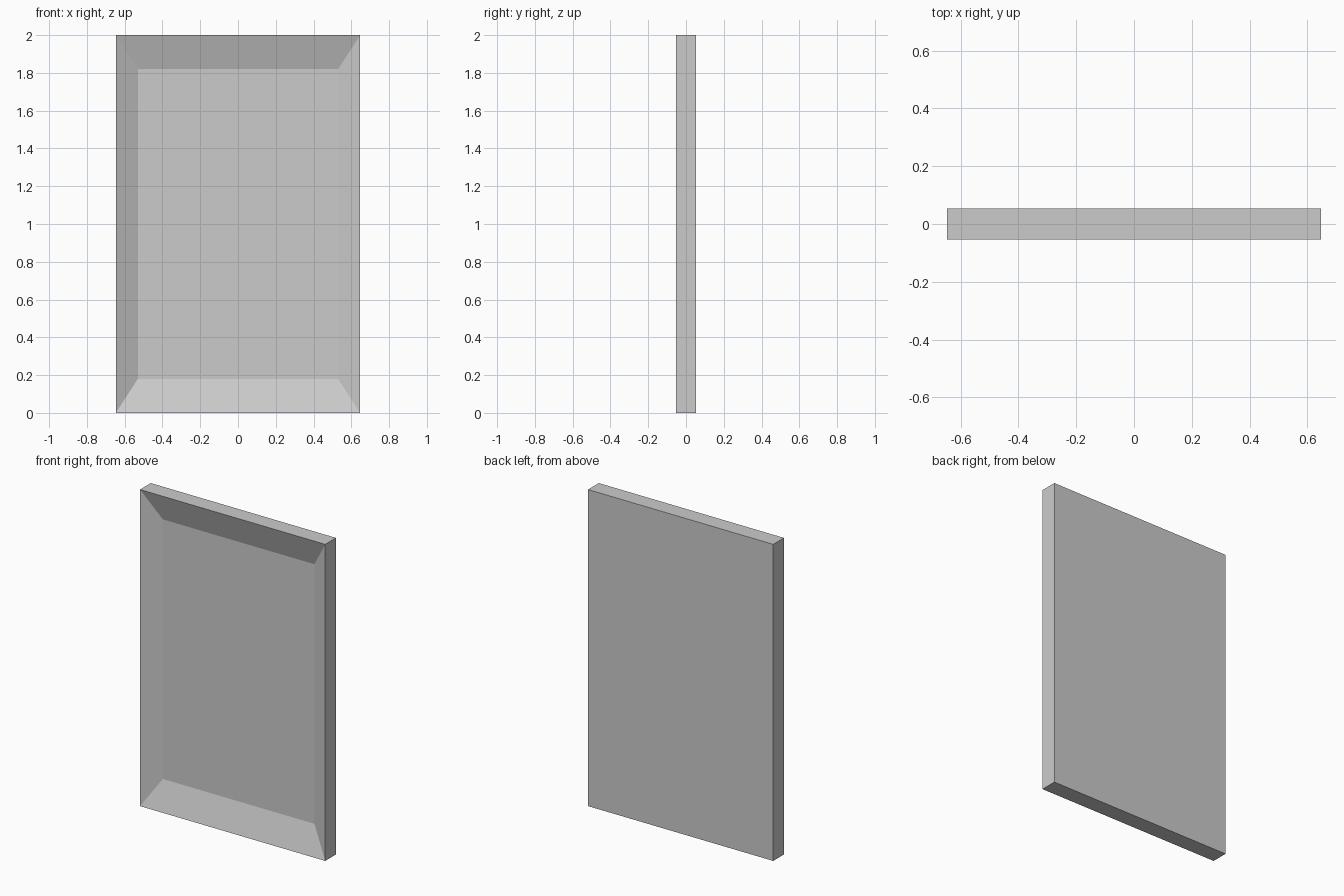
import bpy, bmesh
from mathutils import Vector

if "Cube" in bpy.data.objects:
    bpy.data.objects.remove(bpy.data.objects["Cube"])

W, D, H = 1.294, 0.107, 2.0      # outer size
INSET_X, INSET_Z, DEPTH = 0.117, 0.18, 0.06

# Panel: box standing on the ground
bm = bmesh.new()
bmesh.ops.create_cube(bm, size=1)
bmesh.ops.scale(bm, vec=(W, D, H), verts=bm.verts)
bmesh.ops.translate(bm, vec=(0, 0, H / 2), verts=bm.verts)

# Sloped recess in the front face
front = min(bm.faces, key=lambda f: f.calc_center_median().y)
bmesh.ops.inset_individual(bm, faces=[front], thickness=0.1)
front = min((f for f in bm.faces if f.normal.y < -0.9),
            key=lambda f: max(abs(v.co.x) for v in f.verts))
for v in front.verts:
    sx = 1 if v.co.x > 0 else -1
    sz = 1 if v.co.z > H / 2 else -1
    v.co = Vector((sx * (W / 2 - INSET_X), -D / 2 + DEPTH,
                   H / 2 + sz * (H / 2 - INSET_Z)))
bmesh.ops.recalc_face_normals(bm, faces=bm.faces)

mesh = bpy.data.meshes.new("recessed_panel")
bm.to_mesh(mesh)
bm.free()
bpy.context.collection.objects.link(bpy.data.objects.new("recessed_panel", mesh))
